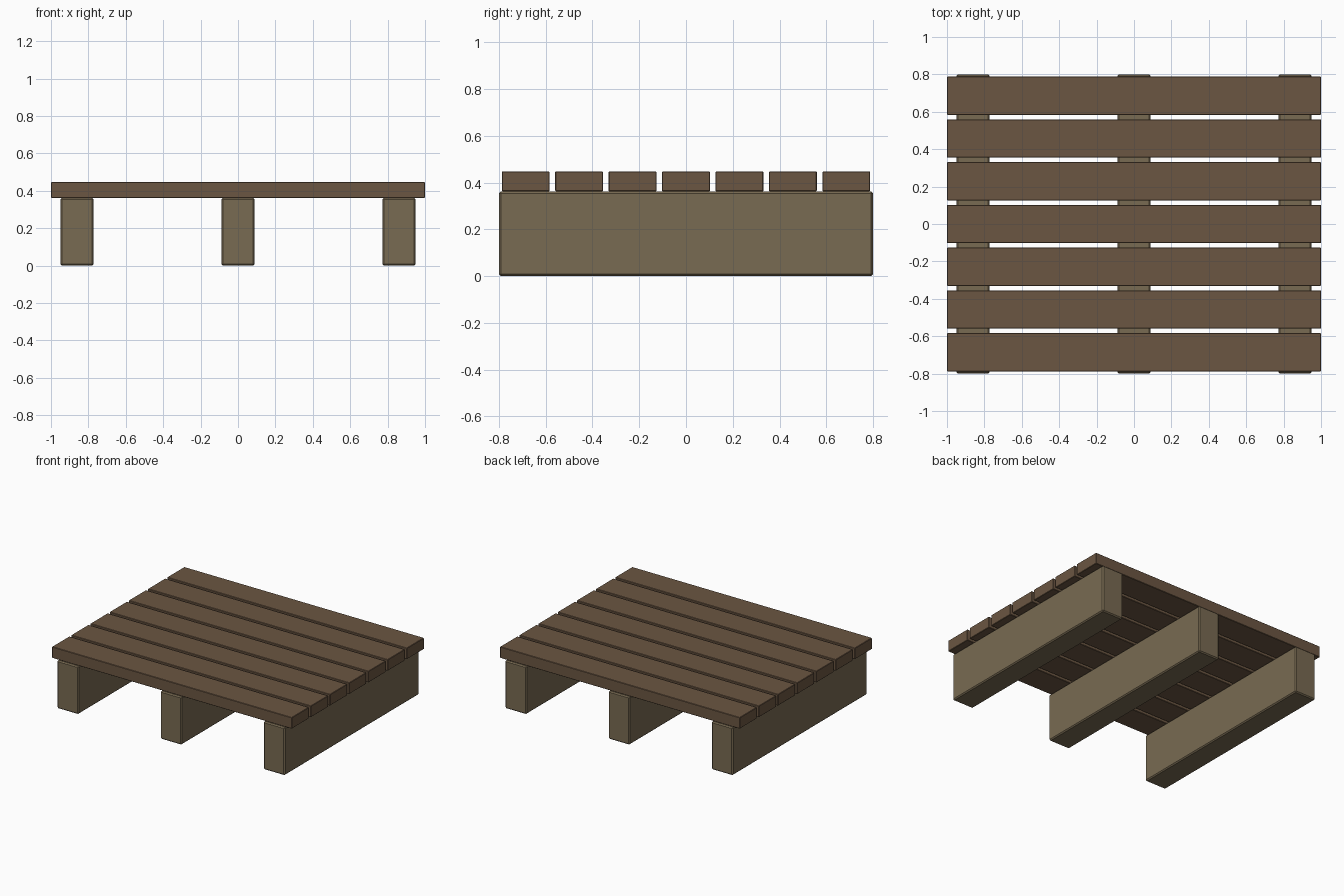
import bpy

if "Cube" in bpy.data.objects:
    bpy.data.objects.remove(bpy.data.objects["Cube"])


def make_material(name, color):
    mat = bpy.data.materials.new(name)
    mat.diffuse_color = (*color, 1.0)
    mat.use_nodes = True
    mat.node_tree.nodes["Principled BSDF"].inputs["Base Color"].default_value = mat.diffuse_color
    return mat


def add_box(name, center, size, bevel, mat):
    bpy.ops.mesh.primitive_cube_add(size=1, location=center)
    obj = bpy.context.object
    obj.name = name
    obj.scale = size
    bpy.ops.object.transform_apply(location=False, rotation=False, scale=True)
    mod = obj.modifiers.new("worn_edges", 'BEVEL')
    mod.width = bevel
    mod.segments = 1
    obj.data.materials.append(mat)
    return obj


plank_wood = make_material("plank_wood", (0.147, 0.093, 0.054))
beam_wood = make_material("beam_wood", (0.19, 0.145, 0.084))

BEAM_TOP = 0.362
DECK_TOP = 0.447

# Three support beams running front to back
for i in range(3):
    add_box(f"support_beam_{i + 1}", ((i - 1) * 0.861, 0, BEAM_TOP / 2),
            (0.177, 1.6, BEAM_TOP), 0.008, beam_wood)

# Seven deck planks running left to right
for i in range(7):
    add_box(f"deck_plank_{i + 1}", (0, (i - 3) * 0.2285, (BEAM_TOP + DECK_TOP) / 2),
            (2.0, 0.205, DECK_TOP - BEAM_TOP), 0.003, plank_wood)
